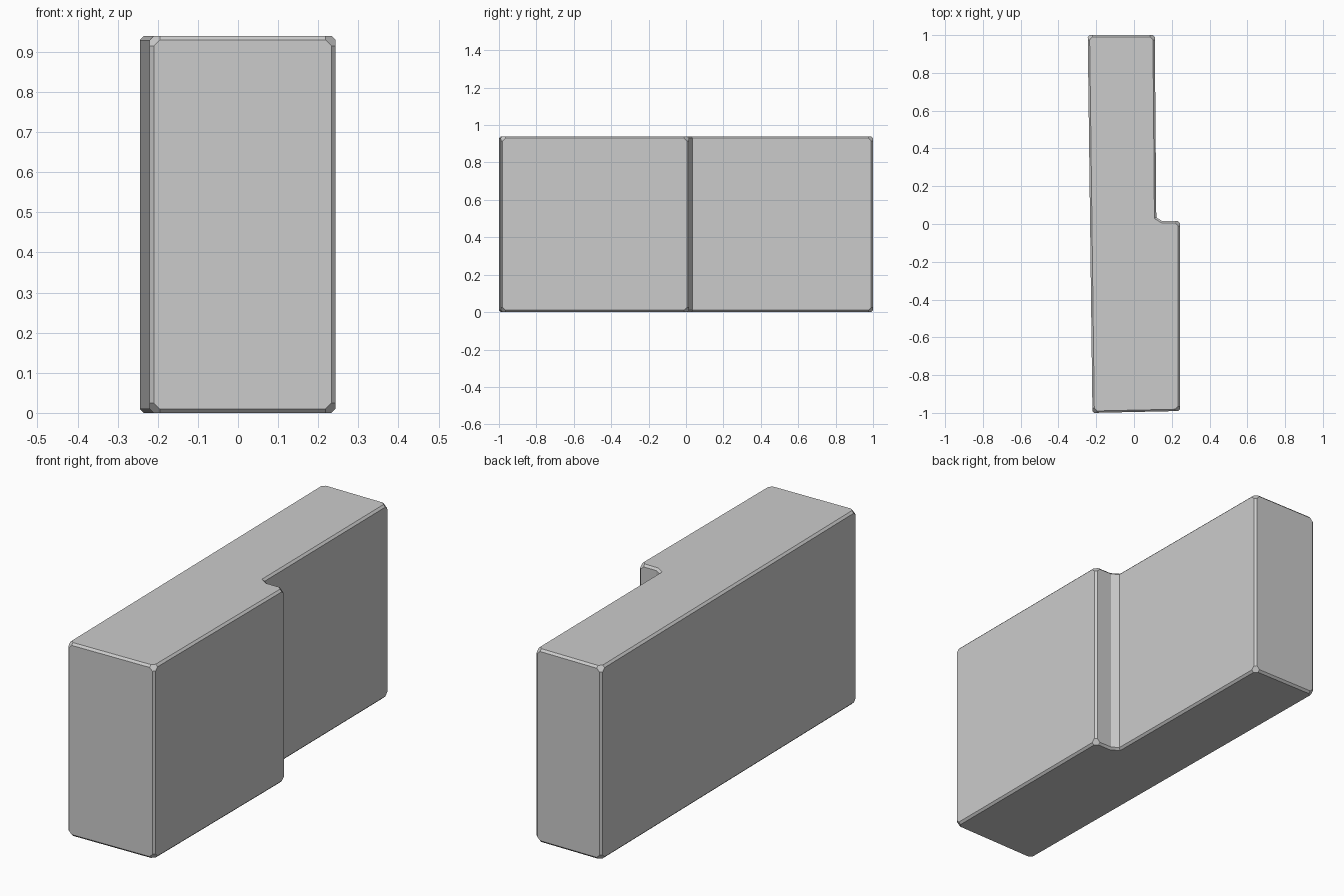
import bpy
import bmesh
import math

HEIGHT = 0.94
CORNER_CUT = 0.035
EDGE_CUT = 0.01

cube = bpy.data.objects.get("Cube")
if cube:
    bpy.data.objects.remove(cube, do_unlink=True)

# Plain grey material
grey = bpy.data.materials.new("light_grey")
grey.use_nodes = True
colour = (0.6, 0.6, 0.6, 1)
grey.diffuse_color = colour
grey.node_tree.nodes["Principled BSDF"].inputs["Base Color"].default_value = colour

# Stepped plan outline, slightly tapered along the flat side
outer = [(-0.22, -1), (0.243, -0.99), (0.243, 0.015)]
inner = [(0.15, 0.015), (0.118, 0.035)]
back = [(0.11, 1), (-0.245, 1)]

bm = bmesh.new()
base = bm.faces.new([bm.verts.new((x, y, 0)) for x, y in outer + inner + back])
top = bmesh.ops.extrude_face_region(bm, geom=[base])["geom"]
for v in top:
    if isinstance(v, bmesh.types.BMVert):
        v.co.z = HEIGHT
bmesh.ops.recalc_face_normals(bm, faces=bm.faces)

# Clipped outer corners
corners = [v for v in bm.verts
           if any(math.dist(v.co.xy, p) < 0.001 for p in outer + back)]
bmesh.ops.bevel(bm, geom=corners, offset=CORNER_CUT, segments=1,
                affect='VERTICES', clamp_overlap=True)

# Narrow chamfers along the main edges
bm.normal_update()
edges = [e for e in bm.edges if e.is_manifold and e.calc_face_angle(0) > 1.2]
bmesh.ops.bevel(bm, geom=edges, offset=EDGE_CUT, segments=1,
                affect='EDGES', clamp_overlap=True)
bmesh.ops.recalc_face_normals(bm, faces=bm.faces)

mesh = bpy.data.meshes.new("stepped_block")
bm.to_mesh(mesh)
bm.free()
mesh.materials.append(grey)
block = bpy.data.objects.new("stepped_block", mesh)
bpy.context.collection.objects.link(block)

# Soft shading with crisp edges
bpy.ops.object.select_all(action='DESELECT')
block.select_set(True)
bpy.context.view_layer.objects.active = block
bpy.ops.object.shade_smooth_by_angle(angle=math.radians(30))
